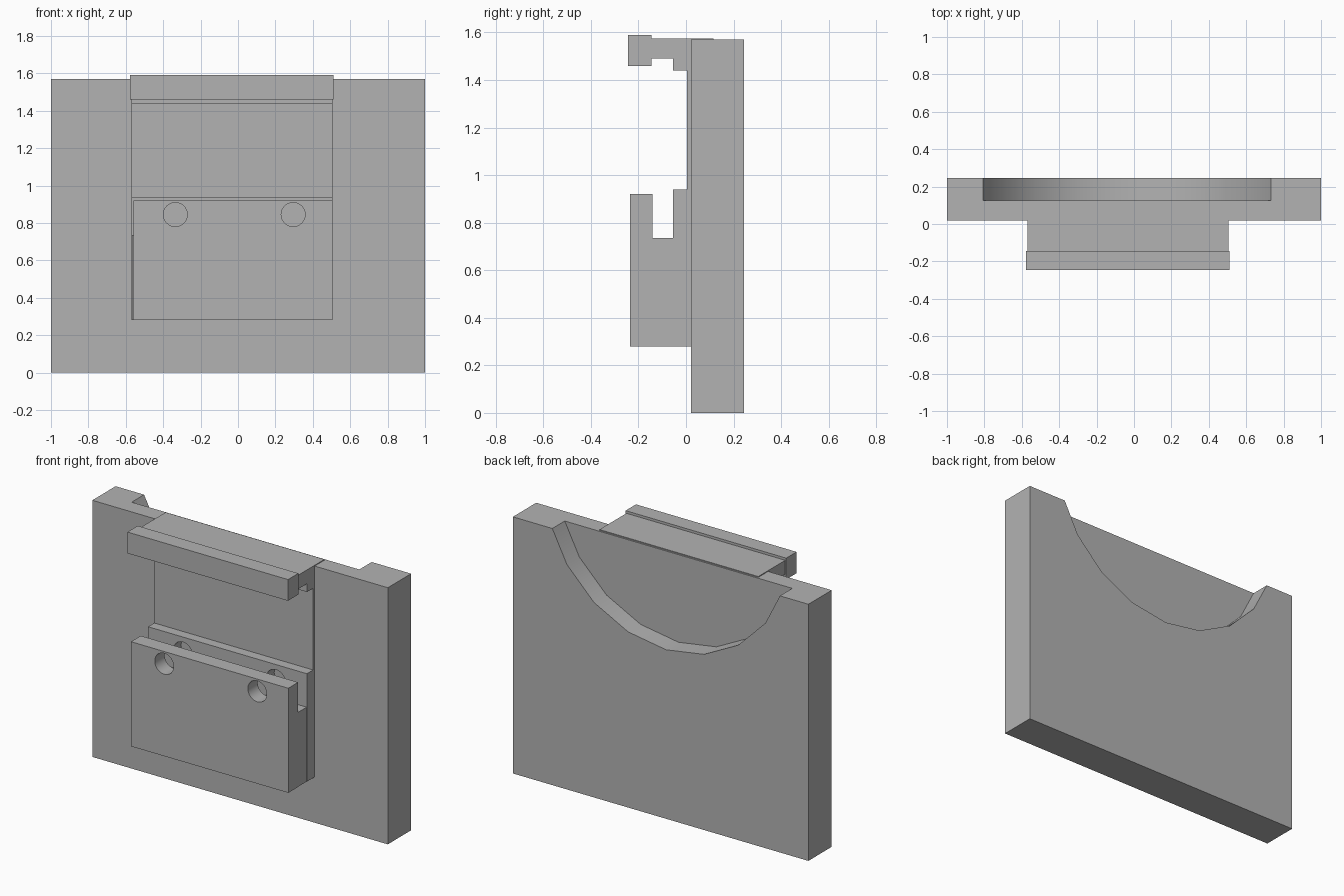
import bpy
import bmesh
import math
from mathutils import Matrix, Vector

old = bpy.data.objects.get("Cube")
if old:
    bpy.data.objects.remove(old, do_unlink=True)

grey = bpy.data.materials.new("plain grey")
grey.use_nodes = True
grey.diffuse_color = (0.45, 0.45, 0.45, 1)
grey.node_tree.nodes["Principled BSDF"].inputs["Base Color"].default_value = grey.diffuse_color


def finish(name, bm):
    bmesh.ops.recalc_face_normals(bm, faces=bm.faces[:])
    mesh = bpy.data.meshes.new(name)
    bm.to_mesh(mesh)
    bm.free()
    mesh.materials.append(grey)
    obj = bpy.data.objects.new(name, mesh)
    bpy.context.collection.objects.link(obj)
    return obj


def extrude_side(name, profile, x0, x1):
    """Extrude a (y, z) side profile from x0 to x1."""
    bm = bmesh.new()
    face = bm.faces.new([bm.verts.new((x0, y, z)) for y, z in profile])
    ext = bmesh.ops.extrude_face_region(bm, geom=[face])["geom"]
    verts = [g for g in ext if isinstance(g, bmesh.types.BMVert)]
    bmesh.ops.translate(bm, verts=verts, vec=(x1 - x0, 0, 0))
    return finish(name, bm)


def box(name, x0, x1, y0, y1, z0, z1):
    return extrude_side(name, [(y0, z0), (y1, z0), (y1, z1), (y0, z1)], x0, x1)


def cylinder_y(name, x, z, radius, y0, y1, sides):
    bm = bmesh.new()
    turn = Matrix.Translation(Vector((x, (y0 + y1) / 2, z))) @ Matrix.Rotation(math.pi / 2, 4, "X")
    bmesh.ops.create_cone(bm, cap_ends=True, segments=sides, radius1=radius,
                          radius2=radius, depth=y1 - y0, matrix=turn)
    return finish(name, bm)


def activate(obj):
    bpy.ops.object.select_all(action="DESELECT")
    obj.select_set(True)
    bpy.context.view_layer.objects.active = obj


def cut(obj, cutter):
    cutter.hide_render = True
    mod = obj.modifiers.new("cut", "BOOLEAN")
    mod.operation = "DIFFERENCE"
    mod.solver = "EXACT"
    mod.object = cutter
    activate(obj)
    bpy.ops.object.modifier_apply(modifier=mod.name)
    bpy.data.objects.remove(cutter, do_unlink=True)


# Main plate with a round recess in the top of its back
plate = box("main_plate", -1, 1, 0.02, 0.245, 0, 1.57)
cut(plate, cylinder_y("recess_cutter", -0.037, 1.864, 0.83, 0.125, 0.4, 20))

# Backing of the bracket: lower block, thin panel and top arm in one profile
backing = extrude_side("bracket_backing", [
    (0.03, 0.28), (-0.055, 0.28), (-0.055, 0.94), (0.005, 0.94), (0.005, 1.44),
    (-0.055, 1.44), (-0.055, 1.49), (-0.145, 1.49), (-0.145, 1.575),
    (0.115, 1.575), (0.115, 1.55), (0.03, 1.55)], -0.57, 0.505)

# Lip, spacer and front jaw
box("hook_lip", -0.577, 0.51, -0.245, -0.145, 1.46, 1.59)
box("jaw_spacer", -0.568, 0.503, -0.14, -0.055, 0.28, 0.735)
jaw = box("front_jaw", -0.56, 0.505, -0.235, -0.14, 0.28, 0.92)

# Pin holes through the jaw and the lower block
for x in (-0.335, 0.295):
    cut(jaw, cylinder_y("hole_cutter", x, 0.845, 0.064, -0.3, -0.1, 32))
    cut(backing, cylinder_y("hole_cutter", x, 0.845, 0.064, -0.1, 0.021, 32))

for obj in (plate, jaw, backing):
    activate(obj)
    bpy.ops.object.shade_smooth_by_angle(angle=math.radians(30))
